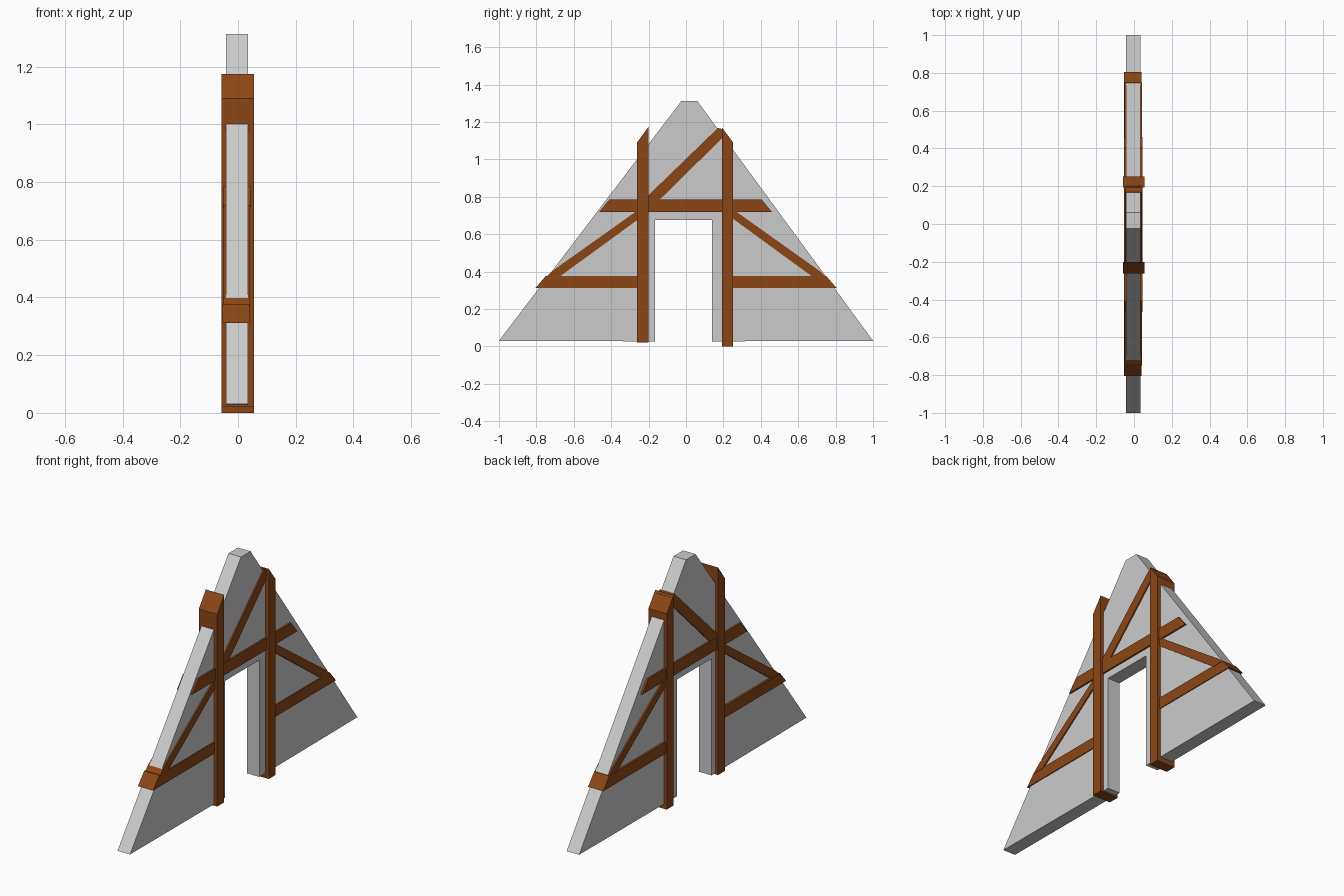
import bpy
import bmesh

if "Cube" in bpy.data.objects:
    bpy.data.objects.remove(bpy.data.objects["Cube"])

wood = bpy.data.materials.new("brown_wood")
wood.diffuse_color = (0.26, 0.062, 0.008, 1)
wood.use_nodes = True
wood.node_tree.nodes["Principled BSDF"].inputs["Base Color"].default_value = wood.diffuse_color


def slab(name, profile, x0, x1, material=None):
    """Extrude a (y, z) outline from x0 to x1."""
    bm = bmesh.new()
    face = bm.faces.new([bm.verts.new((x0, y, z)) for y, z in profile])
    ext = bmesh.ops.extrude_face_region(bm, geom=[face])
    verts = [v for v in ext["geom"] if isinstance(v, bmesh.types.BMVert)]
    bmesh.ops.translate(bm, verts=verts, vec=(x1 - x0, 0, 0))
    bmesh.ops.recalc_face_normals(bm, faces=bm.faces)
    mesh = bpy.data.meshes.new(name)
    bm.to_mesh(mesh)
    bm.free()
    obj = bpy.data.objects.new(name, mesh)
    bpy.context.collection.objects.link(obj)
    if material:
        mesh.materials.append(material)
    return obj


# Gable wall with the doorway notch
slab("gable_wall", [(-1, 0.03), (-0.165, 0.027), (-0.165, 0.677), (0.138, 0.677),
                    (0.138, 0.027), (1, 0.03), (0.06, 1.313), (-0.024, 1.313)],
     -0.042, 0.035)

# Door posts, tops cut to the roof pitch
slab("left_post", [(-0.262, 0.02), (-0.2, 0.02), (-0.2, 1.175), (-0.262, 1.09)],
     -0.058, 0.055, wood)
slab("right_post", [(0.192, 0), (0.252, 0), (0.252, 1.09), (0.192, 1.17)],
     -0.058, 0.055, wood)

# Collar beam above the doorway
slab("collar_beam", [(-0.465, 0.718), (0.46, 0.718), (0.405, 0.785), (-0.41, 0.785)],
     -0.052, 0.044, wood)

# Low rails and the braces rising from them to the posts
for side, s in (("left", -1), ("right", 1)):
    slab(side + "_rail", [(s * 0.22, 0.312), (s * 0.805, 0.312),
                          (s * 0.75, 0.376), (s * 0.22, 0.376)],
         -0.053, 0.04, wood)
    slab(side + "_brace", [(s * 0.23, 0.698), (s * 0.68, 0.37), (s * 0.75, 0.37),
                           (s * 0.715, 0.403), (s * 0.23, 0.748)],
         -0.05, 0.042, wood)

# Single upper brace between the posts
slab("upper_brace", [(-0.22, 0.77), (-0.155, 0.77), (0.2, 1.12), (0.2, 1.16),
                     (0.17, 1.168), (-0.22, 0.79)],
     -0.048, 0.042, wood)
